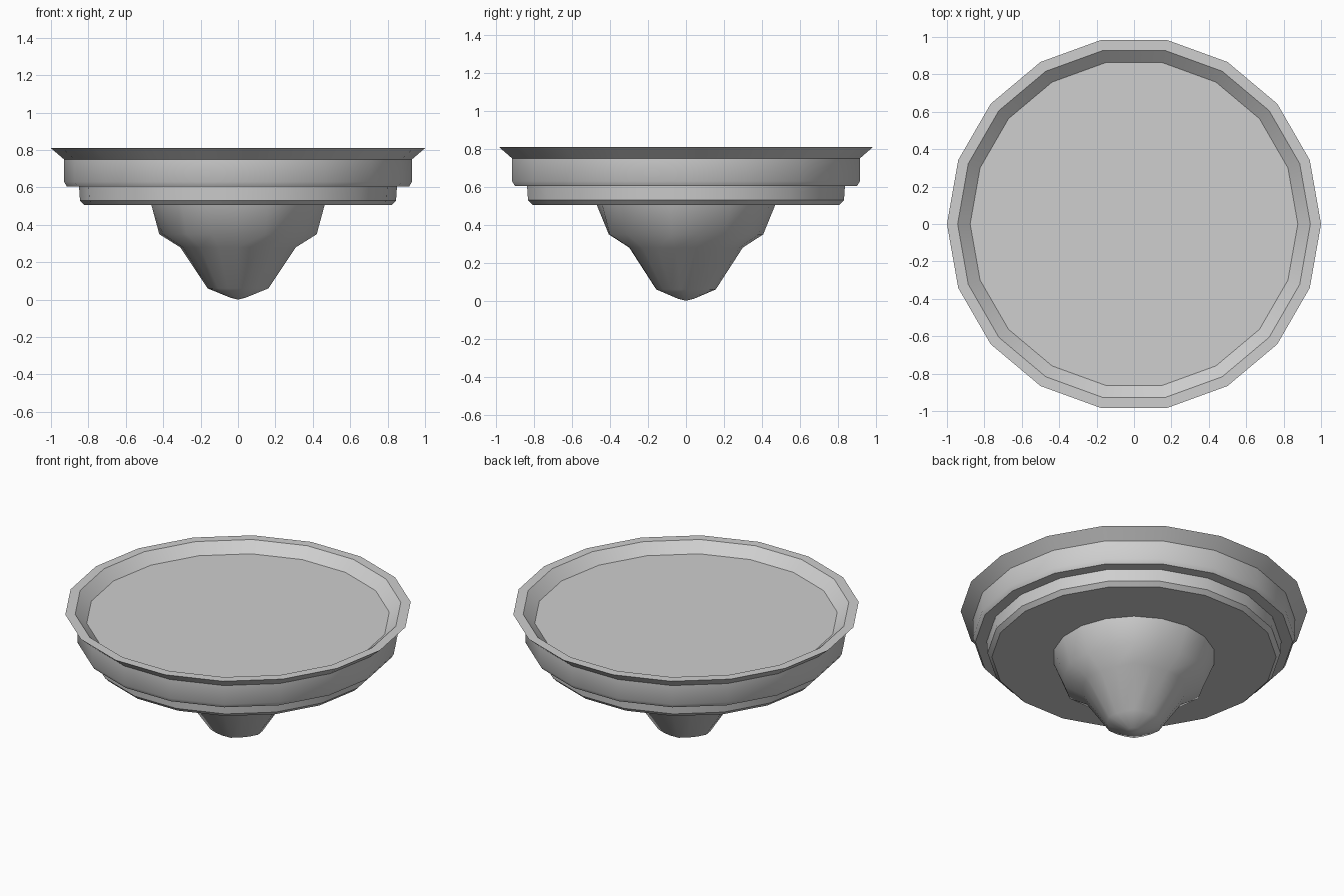
import bpy, bmesh, math

cube = bpy.data.objects.get("Cube")
if cube:
    bpy.data.objects.remove(cube, do_unlink=True)

SIDES = 18

stone = bpy.data.materials.new("grey stone")
stone.use_nodes = True
GREY = (0.62, 0.62, 0.62, 1.0)
stone.diffuse_color = GREY
stone.node_tree.nodes["Principled BSDF"].inputs["Base Color"].default_value = GREY


def lathe(name, profile, turn=0.0, radius_rule=None, angle=32):
    """Sweep (radius, height) points around z; a zero radius closes to a point."""
    bm = bmesh.new()
    rings = []
    for level, (r, z) in enumerate(profile):
        if r == 0:
            rings.append([bm.verts.new((0, 0, z))] * SIDES)
            continue
        ring = []
        for i in range(SIDES):
            a = 2 * math.pi * i / SIDES + turn
            rr = r * (radius_rule(level, i) if radius_rule else 1)
            ring.append(bm.verts.new((rr * math.cos(a), rr * math.sin(a), z)))
        rings.append(ring)
    for low, high in zip(rings, rings[1:]):
        for i in range(SIDES):
            j = (i + 1) % SIDES
            corners = list(dict.fromkeys((low[i], low[j], high[j], high[i])))
            bm.faces.new(corners)
    bmesh.ops.recalc_face_normals(bm, faces=bm.faces)
    mesh = bpy.data.meshes.new(name)
    bm.to_mesh(mesh)
    bm.free()
    mesh.materials.append(stone)
    obj = bpy.data.objects.new(name, mesh)
    bpy.context.collection.objects.link(obj)
    bpy.ops.object.select_all(action="DESELECT")
    bpy.context.view_layer.objects.active = obj
    obj.select_set(True)
    bpy.ops.object.shade_smooth_by_angle(angle=math.radians(angle))
    return obj


# Stepped basin with flared rim and shallow floor
lathe("basin", [
    (0, 0.505), (0.82, 0.505), (0.845, 0.53), (0.85, 0.605),
    (0.915, 0.605), (0.93, 0.63), (0.93, 0.75),
    (1.0, 0.81), (0.943, 0.81), (0.876, 0.75), (0, 0.75),
])


# Fluted pendant: every third corner is a raised rib, the rest form shallow flutes
def flutes(level, i):
    if level in (0, 5):
        return 1.0
    return 1.03 if i % 3 == 2 else 0.98


lathe("pendant", [
    (0, 0.0), (0.04, 0.01), (0.16, 0.06), (0.305, 0.28),
    (0.415, 0.35), (0.47, 0.505),
], turn=math.radians(10), radius_rule=lambda level, i: 1.0 if level == 1 else flutes(level, i),
    angle=40)
